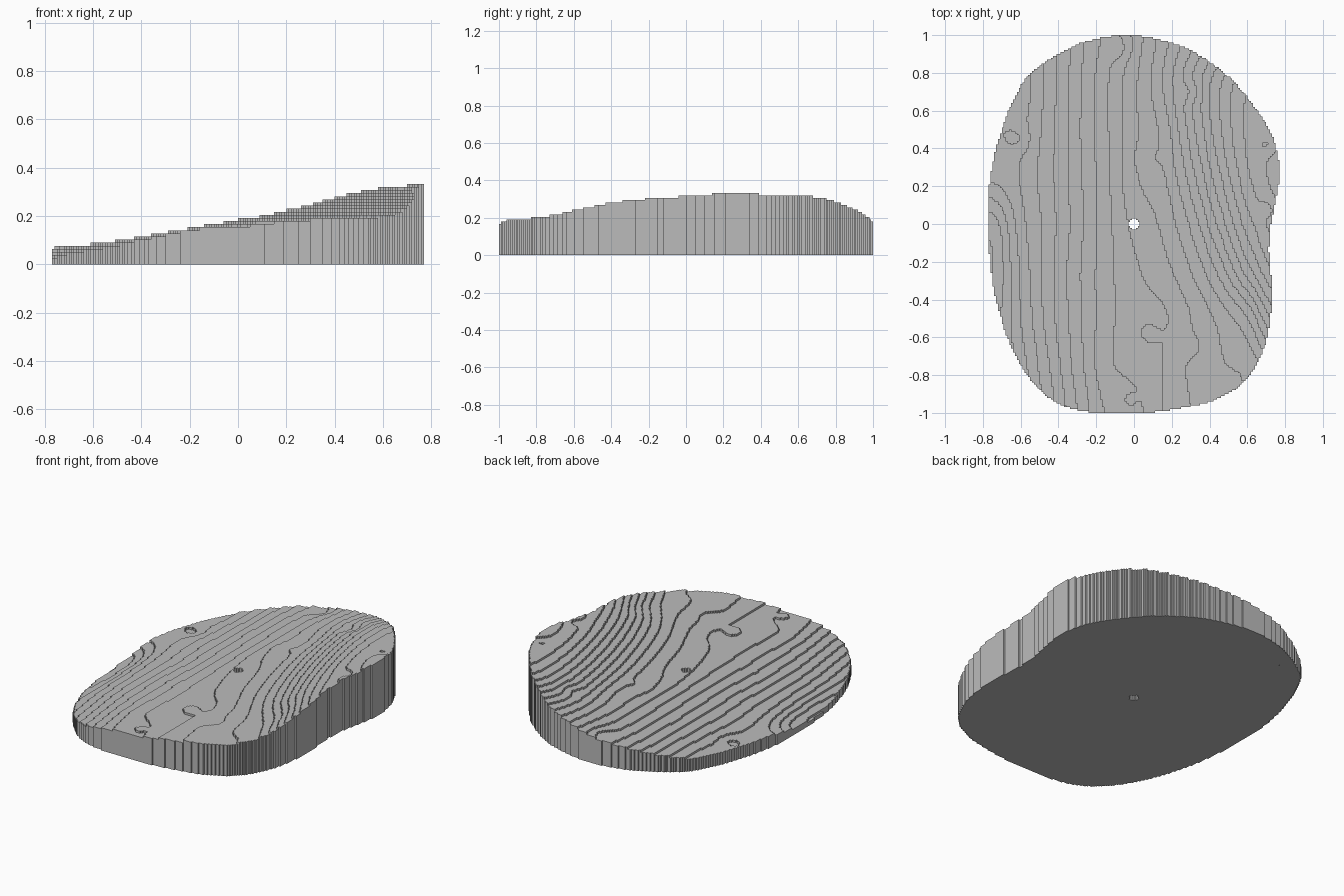
import bpy
import bmesh
import math
from itertools import groupby

CELL = 0.01      # plan size of one cut step
LAYER = 0.0128   # thickness of one terrace
NX, NY = 154, 200
HOLE = 0.027

# Plan outline, clockwise from the back
OUTLINE = [(-0.05, 1.0), (0.1, 0.985), (0.3, 0.92), (0.5, 0.78), (0.63, 0.63),
           (0.73, 0.47), (0.77, 0.3), (0.755, 0.15), (0.725, 0), (0.715, -0.15),
           (0.73, -0.35), (0.715, -0.55), (0.67, -0.7), (0.58, -0.84),
           (0.43, -0.93), (0.25, -0.975), (0.05, -1), (-0.2, -1),
           (-0.4, -0.95), (-0.55, -0.82), (-0.67, -0.6), (-0.75, -0.3),
           (-0.77, 0), (-0.76, 0.25), (-0.7, 0.5), (-0.6, 0.73),
           (-0.48, 0.85), (-0.3, 0.95), (-0.15, 0.99)]

# Slope in terrace counts: rows run front to back, columns right to left side
SLOPE = [
    [3, 5, 7.5, 10, 12.1, 12.6, 14, 15, 15.8, 16, 16.5],
    [3.5, 5.5, 8, 10.5, 12.7, 13.3, 14, 15.2, 15.9, 16.3, 18],
    [3.5, 6, 8.5, 10.7, 12.6, 13.6, 13.8, 15, 16.3, 18, 21.5],
    [3, 6.2, 8.6, 10.8, 12.6, 13.8, 14.6, 16, 18.3, 21.5, 24.2],
    [3.5, 6.6, 8.5, 10.6, 12.6, 14.3, 15.2, 17.2, 20.3, 23.5, 25.5],
    [6.2, 7.1, 8.7, 10.7, 12.7, 14.8, 15.8, 18.5, 21.8, 24.8, 26.3],
    [6, 6.8, 8.6, 10.8, 12.8, 14.8, 16.3, 19.5, 22.8, 25.2, 26],
    [5, 6.3, 8.4, 10.7, 12.8, 14.8, 17, 20, 22.8, 24.8, 25.5],
    [4.5, 6.5, 8.5, 10.6, 12.4, 14.3, 16.5, 18.5, 20.5, 22.5, 24]]

# Small knolls and hollows: x, y, radius, rise
KNOLLS = [(0.08, -0.58, 0.08, 0.5), (-0.62, 0.45, 0.07, -0.8),
          (-0.02, -0.93, 0.03, 0.9), (0.3, 0.7, 0.06, -0.8),
          (0.7, 0.42, 0.05, -1), (0.7, 0.08, 0.04, -1),
          (0.08, 0.35, 0.07, 0.5), (0.3, -0.65, 0.06, -0.6),
          (-0.08, 0.93, 0.06, -0.9)]


def catmull(a, b, c, d, t):
    return b + 0.5 * t * (c - a + t * (2*a - 5*b + 4*c - d + t * (3*(b - c) + d - a)))


def sample(values, u):
    """Smooth value at fractional index u of an open list."""
    last = len(values) - 1
    i = max(0, min(int(u), last - 1))
    picks = [values[max(0, min(i + k, last))] for k in (-1, 0, 1, 2)]
    return catmull(*picks, u - i)


def smooth_loop(points, cuts=6):
    n = len(points)
    loop = []
    for i in range(n):
        near = [points[(i + k) % n] for k in (-1, 0, 1, 2)]
        for s in range(cuts):
            loop.append(tuple(catmull(*axis, s / cuts) for axis in zip(*near)))
    return loop


def row_span(loop, y):
    """Left and right ends of the outline at depth y."""
    xs = [p[0] + (q[0] - p[0]) * (y - p[1]) / (q[1] - p[1])
          for p, q in zip(loop, loop[1:] + loop[:1]) if (p[1] > y) != (q[1] > y)]
    return (min(xs), max(xs)) if xs else (0, 0)


def centre(i, j):
    return (i + 0.5 - NX / 2) * CELL, (j + 0.5 - NY / 2) * CELL


# Terrace number of every cell; zero lies outside
loop = smooth_loop(OUTLINE)
level = {}
for j in range(NY):
    y = centre(0, j)[1]
    low, high = row_span(loop, y)
    profile = [sample(column, (y + 1) / 0.25) for column in zip(*SLOPE)]
    for i in range(NX):
        x = centre(i, j)[0]
        if low < x < high and math.hypot(x, y) > HOLE:
            rise = sample(profile, (x + 0.75) / 0.15)
            for kx, ky, radius, amount in KNOLLS:
                rise += amount * math.exp(-((x - kx)**2 + (y - ky)**2) / radius**2)
            level[i, j] = max(2, min(26, math.floor(rise)))

bm = bmesh.new()


def add_face(corners):
    bm.faces.new([bm.verts.new(c) for c in corners])


# Terrace tops and flat underside as strips
half = CELL / 2
for i in range(NX):
    x = centre(i, 0)[0]
    for number, run in groupby(range(NY), key=lambda j: level.get((i, j), 0)):
        run = list(run)
        if number:
            y0, y1 = centre(i, run[0])[1] - half, centre(i, run[-1])[1] + half
            plan = [(x - half, y0), (x + half, y0), (x + half, y1), (x - half, y1)]
            add_face([(*p, number * LAYER) for p in plan])
            add_face([(*p, 0) for p in reversed(plan)])

# Risers between terraces, outer wall and hole wall
for (i, j), number in level.items():
    x, y = centre(i, j)
    for dx, dy in ((1, 0), (-1, 0), (0, 1), (0, -1)):
        below = level.get((i + dx, j + dy), 0)
        if below < number:
            start = (x + (dx + dy) * half, y + (dy - dx) * half)
            end = (x + (dx - dy) * half, y + (dy + dx) * half)
            add_face([(*start, below * LAYER), (*end, below * LAYER),
                      (*end, number * LAYER), (*start, number * LAYER)])

bmesh.ops.remove_doubles(bm, verts=bm.verts, dist=CELL / 100)

if "Cube" in bpy.data.objects:
    bpy.data.objects.remove(bpy.data.objects["Cube"], do_unlink=True)

grey = bpy.data.materials.new("plain grey")
grey.use_nodes = True
grey.diffuse_color = (0.5, 0.5, 0.5, 1)
grey.node_tree.nodes["Principled BSDF"].inputs["Base Color"].default_value = grey.diffuse_color

mesh = bpy.data.meshes.new("terraced_slab")
bm.to_mesh(mesh)
bm.free()
mesh.materials.append(grey)
slab = bpy.data.objects.new("terraced_slab", mesh)
bpy.context.collection.objects.link(slab)
